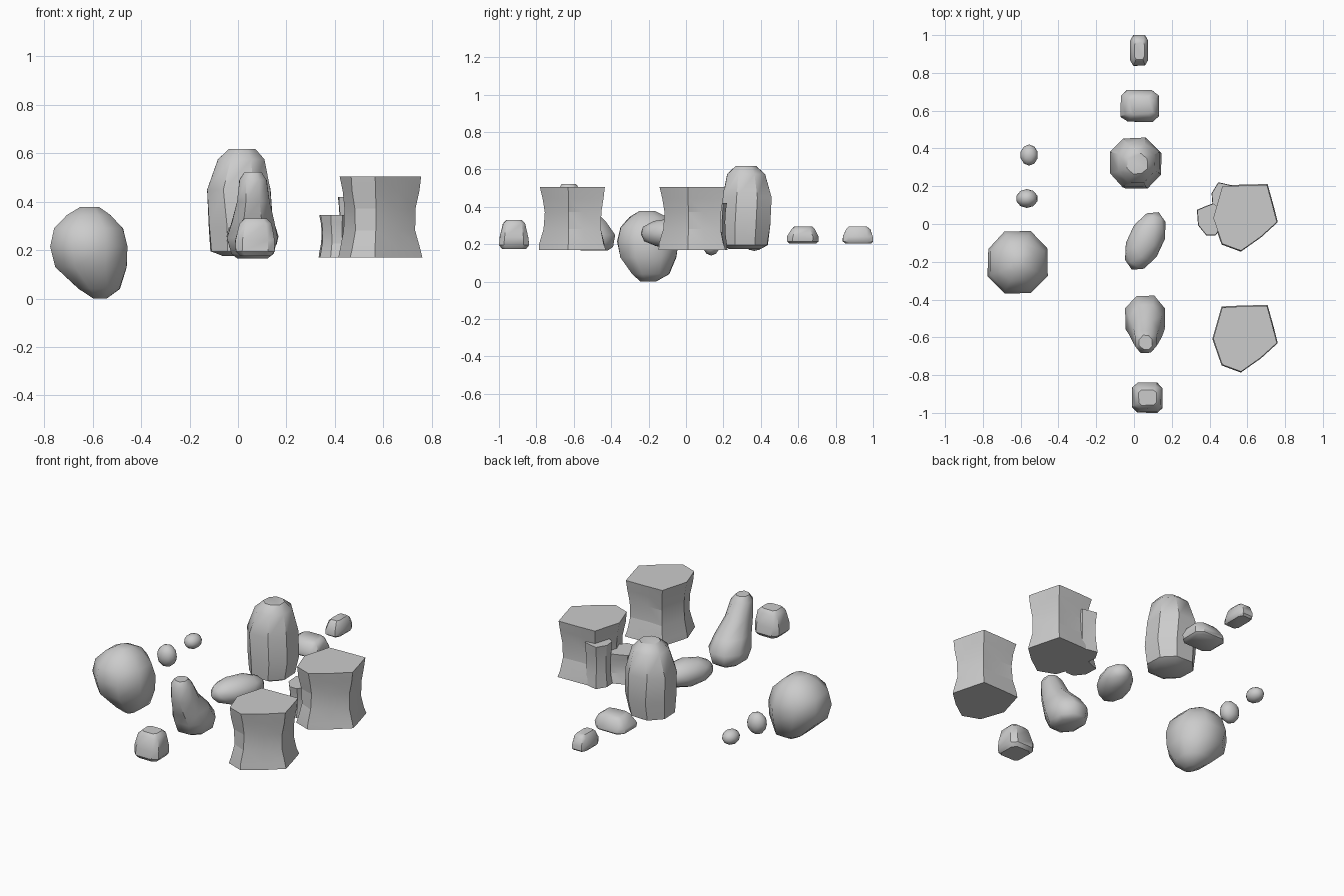
import bpy, bmesh, math, random
from mathutils import Vector, Matrix

random.seed(4)


def finish(name, bm, angle):
    bmesh.ops.recalc_face_normals(bm, faces=bm.faces)
    for f in bm.faces:
        f.smooth = True
    for e in bm.edges:
        e.smooth = e.calc_face_angle(0) < math.radians(angle)
    me = bpy.data.meshes.new(name)
    bm.to_mesh(me)
    bm.free()
    ob = bpy.data.objects.new(name, me)
    bpy.context.collection.objects.link(ob)
    return ob


def loft(name, loops, angle):
    bm = bmesh.new()
    rings = [[bm.verts.new(p) for p in loop] for loop in loops]
    n = len(rings[0])
    for a, b in zip(rings, rings[1:]):
        for i in range(n):
            j = (i + 1) % n
            bm.faces.new((a[i], a[j], b[j], b[i]))
    bm.faces.new(rings[0][::-1])
    bm.faces.new(rings[-1])
    return finish(name, bm, angle)


# Rock from rings given as (z, x0, x1, y0, y1); k sets how boxy it is
def rock(name, rings, k=0.42, jitter=0.003, angle=40):
    oct8 = [(1, k), (k, 1), (-k, 1), (-1, k), (-1, -k), (-k, -1), (k, -1), (1, -k)]
    loops = []
    for z, x0, x1, y0, y1 in rings:
        loops.append([((x0 + x1) / 2 + u * (x1 - x0) / 2 + random.uniform(-jitter, jitter),
                       (y0 + y1) / 2 + v * (y1 - y0) / 2 + random.uniform(-jitter, jitter), z)
                      for u, v in oct8])
    return loft(name, loops, angle)


# Rounded pebble from a squashed icosphere
def pebble(name, loc, size, turn=0, subdiv=2):
    bm = bmesh.new()
    bmesh.ops.create_icosphere(bm, subdivisions=subdiv, radius=1)
    m = (Matrix.Translation(loc) @ Matrix.Rotation(math.radians(turn), 4, 'Z')
         @ Matrix.Diagonal((*size, 1)))
    bmesh.ops.transform(bm, matrix=m, verts=bm.verts)
    return finish(name, bm, 50)


# Waisted column of flat facets
OUTLINE = [(-.124, .17), (-.02, .175), (.115, .178), (.145, .07), (.168, -.02),
           (.08, -.10), (-.024, -.173), (-.124, -.136), (-.172, .002)]


def column(name, x, y, z0, z1, size=1.0, turn=0):
    loops = []
    for t, s in [(0, 1.02), (.1, .98), (.33, .87), (.6, .86), (.82, .93), (1, .99)]:
        loop = []
        for i, (u, v) in enumerate(OUTLINE):
            k = s * size * (1 + (0.03 * math.sin(i * 2.3 + t * 5) if 0 < t < 1 else 0))
            p = Matrix.Rotation(math.radians(turn), 2) @ Vector((u, v)) * k
            loop.append((x + p.x, y + p.y, z0 + t * (z1 - z0)))
        loops.append(loop)
    return loft(name, loops, 12)


# Columns and the two stubs joined to the rear one
column("front_column", .59, -.61, .17, .505)
column("rear_column", .59, .03, .17, .505)
column("low_stub", .415, .02, .17, .345, .46, 20)
column("tall_stub", .475, .145, .17, .42, .38, -15)

# Large boulder tapering to its base
rock("boulder", [(0, -.60, -.54, -.24, -.16), (.04, -.66, -.49, -.285, -.09),
                 (.13, -.755, -.463, -.35, -.052), (.215, -.775, -.455, -.367, -.038),
                 (.29, -.757, -.478, -.352, -.06), (.345, -.705, -.525, -.30, -.105),
                 (.378, -.65, -.57, -.245, -.165)], .44, .004, 50)

# Tall upright rock
rock("tall_rock", [(.175, -.06, .09, .23, .40), (.195, -.112, .125, .195, .435),
                   (.30, -.12, .145, .188, .448), (.45, -.13, .132, .197, .455),
                   (.575, -.085, .107, .222, .425), (.618, -.035, .07, .265, .375)], .45, .003)

# Slender leaning rock
rock("leaning_rock", [(.165, .0, .12, -.56, -.42), (.185, -.025, .145, -.60, -.392),
                      (.25, -.045, .165, -.625, -.38), (.32, -.025, .148, -.65, -.43),
                      (.40, -.002, .128, -.677, -.51), (.49, .005, .117, -.683, -.565),
                      (.523, .028, .095, -.665, -.59)], .45, .003, 50)

# Boxy small rocks
rock("block_rock", [(.175, .01, .135, -.985, -.855), (.195, -.008, .15, -1, -.84),
                    (.24, -.01, .15, -.997, -.842), (.31, .008, .138, -.978, -.86),
                    (.33, .025, .12, -.96, -.88)], .66, .002)
rock("flat_rock", [(.205, -.055, .115, .552, .695), (.215, -.07, .128, .54, .707),
                   (.24, -.07, .13, .541, .708), (.28, -.045, .118, .562, .688),
                   (.295, -.02, .095, .58, .672)], .66, .003)
rock("end_rock", [(.205, -.012, .067, .85, .99), (.215, -.02, .075, .838, 1),
                  (.24, -.02, .075, .839, .998), (.28, -.01, .066, .855, .985),
                  (.295, .003, .055, .872, .965)], .66, .001)

# Rounded stones
pebble("oval_stone", (.06, -.09, .257), (.094, .168, .079), -25)
pebble("left_pebble", (-.567, .135, .205), (.058, .05, .066))
pebble("rear_pebble", (-.555, .365, .207), (.047, .056, .043))
